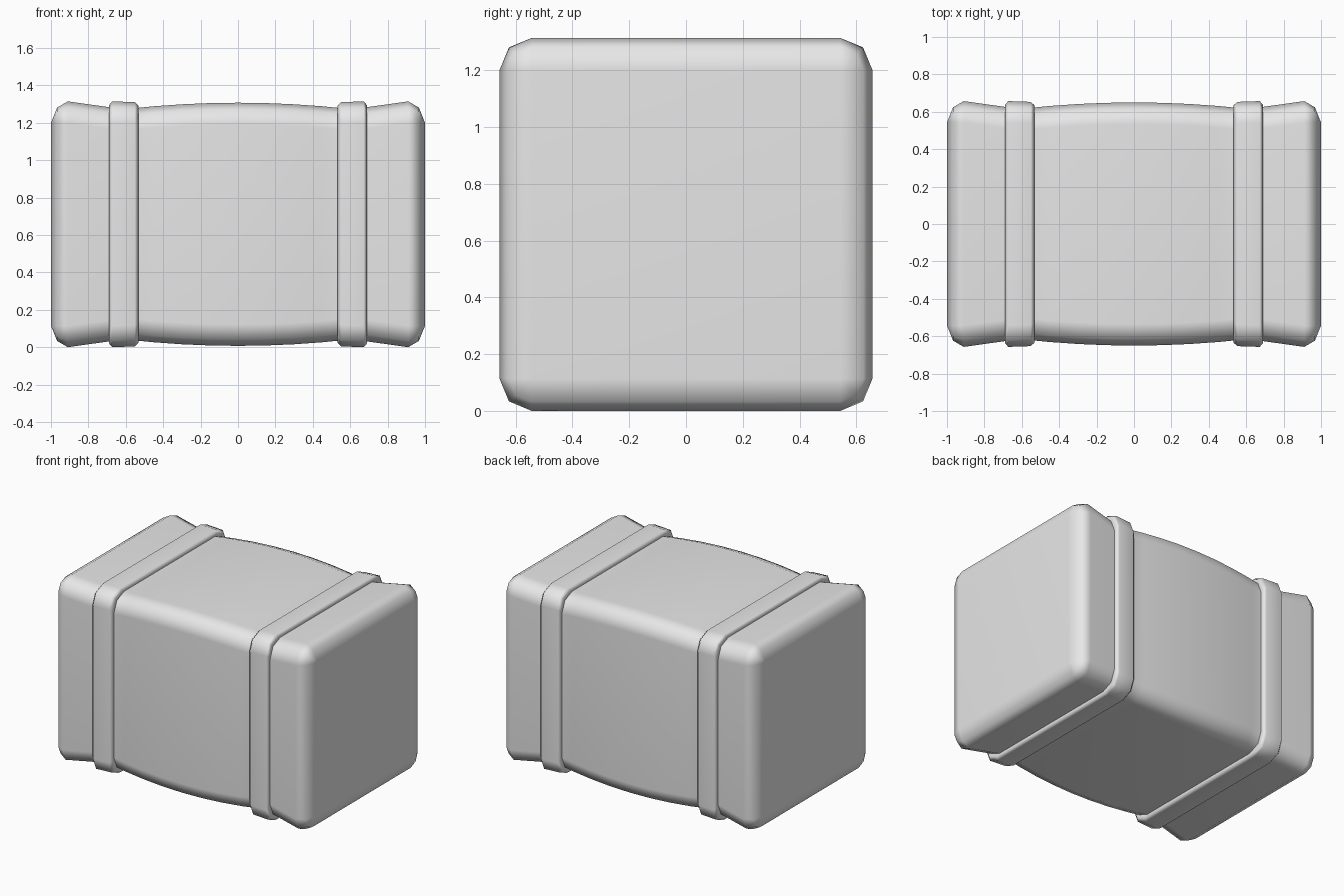
import bpy
import bmesh

cube = bpy.data.objects.get("Cube")
if cube:
    bpy.data.objects.remove(cube, do_unlink=True)

CENTRE_Z = 0.657
CORNER = 0.115

grey = bpy.data.materials.new("light_grey")
grey.use_nodes = True
grey.diffuse_color = (0.8, 0.8, 0.8, 1)
grey.node_tree.nodes["Principled BSDF"].inputs["Base Color"].default_value = (0.8, 0.8, 0.8, 1)


def section(half, r):
    """Square outline whose corners are rounded in two steps."""
    a, b = half - r, half - r * 0.293
    points = []
    corner = [(half, a), (b, b), (a, half)]
    for _ in range(4):
        points += corner
        corner = [(-z, y) for y, z in corner]
    return points


def loft(name, profile, closed=False):
    """Join square sections (x, half size, corner radius) along x."""
    bm = bmesh.new()
    rings = [[bm.verts.new((x, y, CENTRE_Z + z)) for y, z in section(half, r)]
             for x, half, r in profile]
    pairs = list(zip(rings, rings[1:]))
    if closed:
        pairs.append((rings[-1], rings[0]))
    else:
        bm.faces.new(rings[0])
        bm.faces.new(rings[-1])
    for p, q in pairs:
        n = len(p)
        for i in range(n):
            j = (i + 1) % n
            bm.faces.new((p[i], p[j], q[j], q[i]))
    bmesh.ops.remove_doubles(bm, verts=bm.verts, dist=0.0005)
    bmesh.ops.recalc_face_normals(bm, faces=bm.faces)
    for f in bm.faces:
        f.smooth = True
    mesh = bpy.data.meshes.new(name)
    bm.to_mesh(mesh)
    bm.free()
    mesh.materials.append(grey)
    obj = bpy.data.objects.new(name, mesh)
    bpy.context.collection.objects.link(obj)
    # Keep the broad faces flat and the shading on the rounded edges
    mod = obj.modifiers.new("flat_faces", 'WEIGHTED_NORMAL')
    mod.keep_sharp = True
    return obj


# Barrel-shaped body with flared, rounded ends
right_half = [(x, 0.65 - 0.035 * (x / 0.61) ** 2, CORNER) for x in (0.15, 0.3, 0.45, 0.61)]
right_half += [(0.91, 0.657, CORNER), (0.967, 0.624, 0.08), (1.0, 0.543, 0.0)]
left_half = [(-x, half, r) for x, half, r in reversed(right_half)]
loft("body", left_half + [(0, 0.65, CORNER)] + right_half)

# Raised bands around the body
band = [(0.535, 0.58, 0.09), (0.533, 0.635, 0.105), (0.552, 0.653, CORNER),
        (0.672, 0.657, CORNER), (0.689, 0.638, 0.105), (0.687, 0.58, 0.09)]
for name, side in (("left_band", 1), ("right_band", -1)):
    loft(name, [(side * x, half, r) for x, half, r in band], closed=True)
